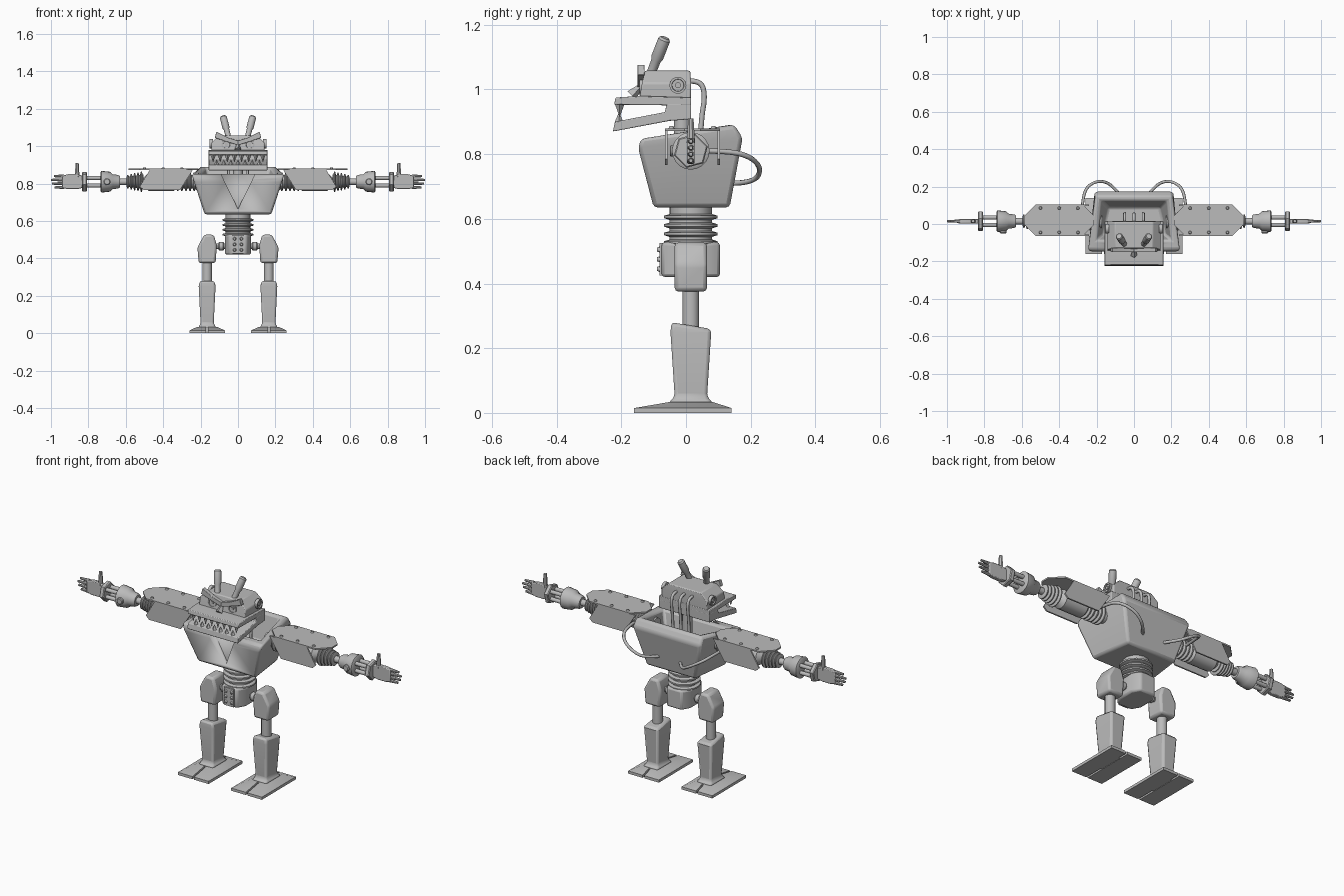
import bpy, bmesh, math
from mathutils import Vector

cube = bpy.data.objects.get("Cube")
if cube:
    bpy.data.objects.remove(cube, do_unlink=True)

grey = (.5, .5, .5, 1)
steel = bpy.data.materials.new("grey_metal")
steel.use_nodes = True
steel.diffuse_color = grey
steel.node_tree.nodes["Principled BSDF"].inputs["Base Color"].default_value = grey

RIGHT, BACK, UP = Vector((1, 0, 0)), Vector((0, 1, 0)), Vector((0, 0, 1))
FRONT = -BACK


def place(name, data, bevel=0, mirror=False):
    data.materials.append(steel)
    ob = bpy.data.objects.new(name, data)
    bpy.context.collection.objects.link(ob)
    if bevel:
        modifier = ob.modifiers.new("bevel", 'BEVEL')
        modifier.width, modifier.segments, modifier.limit_method = bevel, 2, 'ANGLE'
    if mirror:
        ob.modifiers.new("mirror", 'MIRROR').use_mirror_merge = False
    return ob


def make(name, bm, bevel=0, mirror=False):
    bmesh.ops.recalc_face_normals(bm, faces=bm.faces)
    for face in bm.faces:
        face.smooth = True
    for edge in bm.edges:
        edge.smooth = edge.calc_face_angle(0) < math.radians(35)
    mesh = bpy.data.meshes.new(name)
    bm.to_mesh(mesh)
    bm.free()
    return place(name, mesh, bevel, mirror)


def loft(rings, bm=None):
    # skins a stack of matching rings and caps both ends
    bm = bm or bmesh.new()
    rows = [[bm.verts.new(point) for point in ring] for ring in rings]
    count = len(rows[0])
    for low, high in zip(rows, rows[1:]):
        for i in range(count):
            j = (i + 1) % count
            bm.faces.new((low[i], low[j], high[j], high[i]))
    bm.faces.new(rows[0][::-1])
    bm.faces.new(rows[-1])
    return bm


def prism(outline, axis, start, end, bm=None):
    # extrudes a flat outline along the x, y or z axis
    index = 'xyz'.index(axis)
    rings = [[(*p[:index], level, *p[index:]) for p in outline] for level in (start, end)]
    return loft(rings, bm)


def octagon(x, y, half_x, half_y, cut_x, cut_y):
    corner = [(half_x, half_y - cut_y), (half_x - cut_x, half_y)]
    quarter = corner + [(-a, b) for a, b in corner[::-1]]
    return [(x + a, y + b) for a, b in quarter + [(-a, -b) for a, b in quarter]]


def rect(z, x, y, half_x, half_y, rise=0):
    # a level ring, optionally rising towards the back
    corners = ((-1, -1), (1, -1), (1, 1), (-1, 1))
    return [(x + i * half_x, y + j * half_y, z + j * rise) for i, j in corners]


def lathe(origin, direction, profile, sides=20, bm=None):
    # spins (distance, radius) pairs around a direction
    origin, axis = Vector(origin), Vector(direction).normalized()
    across = axis.orthogonal().normalized()
    other = axis.cross(across)
    turns = [math.tau * (i + .5) / sides for i in range(sides)]
    return loft([[origin + axis * step + (across * math.cos(turn) + other * math.sin(turn)) * radius
                  for turn in turns] for step, radius in profile], bm)


def rod(start, direction, length, radius, tip=None, sides=14, bm=None):
    end_radius = radius if tip is None else tip
    return lathe(start, direction, [(0, radius), (length, end_radius)], sides, bm)


def drum(start, direction, length, radius, sides=20, bm=None):
    # a cylinder with softened rims
    rim = length / 6
    return lathe(start, direction, [(0, radius - rim), (rim, radius), (length - rim, radius),
                                    (length, radius - rim)], sides, bm)


def studs(name, spots, direction, mirror=False):
    bm = bmesh.new()
    for spot in spots:
        rod(spot, direction, .01, .01, tip=.006, sides=10, bm=bm)
    make(name, bm, mirror=mirror)


def bellows(name, origin, direction, length, ribs, inner, outer, shrink=1, mirror=False):
    pitch, profile = length / ribs, []
    for i in range(ribs):
        scale = 1 + (shrink - 1) * i / ribs
        for part, radius in ((0, inner), (.3, inner), (.5, outer), (.8, outer), (.99, inner)):
            profile.append(((i + part) * pitch, radius * scale))
    make(name, lathe(origin, direction, profile, sides=24), mirror=mirror)


def hose(name, points, mirror=False):
    curve = bpy.data.curves.new(name, 'CURVE')
    curve.dimensions, curve.bevel_depth, curve.bevel_resolution = '3D', .008, 2
    spline = curve.splines.new('NURBS')
    spline.points.add(len(points) - 1)
    for knot, point in zip(spline.points, points):
        knot.co = (*point, 1)
    spline.use_endpoint_u, spline.order_u = True, 3
    place(name, curve, mirror=mirror)


# Feet: two flat toes each, joined under the ankle
leg_x, leg_y = .165, .015
feet = bmesh.new()
for side in (-1, 1):
    toe_x = leg_x + side * .05
    sole = [rect(z, toe_x, -.01, .045, .15) for z in (0, .015)]
    loft(sole + [rect(.033, leg_x + side * .03, leg_y, .025, .07)], feet)
loft([rect(z, leg_x, leg_y, .02, .07) for z in (.002, .032)], feet)
make("feet", feet, mirror=True)

# Legs
def leg_ring(z, half_x, half_y, rise=0):
    return rect(z, leg_x, leg_y, half_x, half_y, rise)

make("shins", loft([leg_ring(.03, .05, .07), leg_ring(.05, .035, .05), leg_ring(.25, .045, .063),
                    leg_ring(.27, .04, .06, rise=-.01)]), bevel=.012, mirror=True)
make("knee_rods", rod((leg_x, leg_y, .25), UP, .15, .026), mirror=True)
thigh = [(.12, .375), (.21, .375), (.217, .46), (.18, .527), (.13, .527), (.113, .47)]
make("thighs", prism(thigh, 'y', leg_y - .05, leg_y + .05), bevel=.012, mirror=True)
hips = rod((.05, leg_y, .465), RIGHT, .08, .014)
drum((.075, leg_y, .465), RIGHT, .03, .023, bm=hips)
make("hip_joints", hips, mirror=True)

# Pelvis with a bolted front strip, and the ribbed waist
make("pelvis", prism(octagon(0, leg_y, .07, .09, .025, .045), 'z', .42, .528), bevel=.01)
make("pelvis_strip", loft([rect(z, 0, -.07, .03, .012) for z in (.425, .525)]))
studs("pelvis_studs", [(.018, -.08, z) for z in (.445, .475, .505)], FRONT, mirror=True)
make("waist", rod((0, leg_y, .5), UP, .15, .066))
bellows("waist_ribs", (0, leg_y, .51), UP, .105, 4, .066, .083)

# Open topped torso with a sunken V on the chest
def torso_ring(z, front_x, back_x, front_y, back_y, rise=0):
    return [(-front_x, front_y, z), (front_x, front_y, z),
            (back_x, back_y, z + rise), (-back_x, back_y, z + rise)]

torso = make("torso", loft([torso_ring(.635, .18, .15, -.1, .135),
                            torso_ring(.82, .24, .21, -.148, .175, rise=.03),
                            torso_ring(.85, .25, .205, -.138, .15, rise=.04),
                            torso_ring(.85, .2, .175, -.085, .125, rise=.04),
                            torso_ring(.74, .17, .14, -.06, .09)]), bevel=.014)
vee = [(-.115, -.105, .9), (.115, -.105, .9), (0, -.088, .665)]
cutter = make("chest_cutter", loft([[Vector(p) + FRONT * depth for p in vee] for depth in (.2, 0)]))
cutter.hide_render = cutter.hide_viewport = True
cut = torso.modifiers.new("chest_cut", 'BOOLEAN')
cut.object, cut.solver = cutter, 'EXACT'
chest = [(.17, .815), (.155, .66), (.045, .685)]
studs("chest_studs", [(x, .07 - z / 4, z) for x, z in chest], FRONT, mirror=True)

# Arms: every section shares one axis
def arm(x, y=0, z=0):
    return Vector((x, leg_y + y, .81 + z))

make("shoulders", rod(arm(.17), RIGHT, .15, .036), mirror=True)
bellows("shoulder_bellows", arm(.22), RIGHT, .11, 5, .036, .05, mirror=True)
make("upper_arms", drum(arm(.31), RIGHT, .2, .05), mirror=True)
bellows("elbow_bellows", arm(.505), RIGHT, .09, 5, .04, .055, shrink=.6, mirror=True)
make("elbow_rods", rod(arm(.58), RIGHT, .08, .018), mirror=True)
cuff = [(0, .03), (.01, .036), (.04, .04), (.055, .053), (.1, .058), (.105, .05)]
make("forearm_cuffs", lathe(arm(.63), RIGHT, cuff), mirror=True)
make("cuff_bolts", drum(arm(.7, y=-.04), FRONT, .025, .018), mirror=True)
make("wrist_discs", drum(arm(.808), RIGHT, .026, .054, sides=6), mirror=True)
rods = bmesh.new()
for y in (-.02, .02):
    for z in (-.02, .02):
        rod(arm(.72, y, z), RIGHT, .1, .011, bm=rods)
make("forearm_rods", rods, mirror=True)

# Hands with four fingers and a raised thumb
palm = octagon(.885, .81, .055, .04, .03, .008)
make("palms", prism(palm, 'y', leg_y - .012, leg_y + .012), bevel=.004, mirror=True)
fingers = bmesh.new()
for i, length in enumerate((.05, .065, .07, .055)):
    rod(arm(.93, z=(i - 1.5) * .02), RIGHT, length, .01, tip=.006, sides=8, bm=fingers)
rod(arm(.86, z=.025), UP, .075, .014, tip=.009, sides=8, bm=fingers)
make("fingers", fingers, mirror=True)

# Arm guards: an octagonal top plate with a flap on each side
guard_x, guard_y, guard_z = .4, .02, .88
guards = prism(octagon(guard_x, guard_y, .185, .085, .06, .06), 'z', guard_z - .008, guard_z)
flap = [(.24, .876), (.47, .876), (.525, .785), (.505, .766), (.31, .766)]
for y in (-.085, .077):
    prism(flap, 'y', guard_y + y, guard_y + y + .008, guards)
make("arm_guards", guards, mirror=True)
studs("guard_studs", [(guard_x + x, guard_y + y, guard_z - .003)
                      for x in (-.1, 0, .1) for y in (-.065, .065)], UP, mirror=True)

# Hoses looping from the arms to the back
hose("back_hoses", [arm(.28, y=.03), arm(.275, y=.12), arm(.25, .19, -.02), arm(.18, .22, -.06),
                    arm(.11, .19, -.1), arm(.06, .12, -.1)], mirror=True)

# Neck, skull and jaws
make("neck", rod((0, -.012, .73), UP, .19, .026))
make("skull", loft([rect(.965, 0, -.065, .142, .08), rect(1.02, 0, -.06, .142, .076),
                    rect(1.058, 0, -.057, .1, .07)]), bevel=.005)
jaw_half, back = .157, .016
upper = [(-.222, .953), (back, .95), (back, .975), (-.14, .98), (-.218, .975)]
lower = [(-.226, .87), (-.22, .9), (-.065, .93), (-.06, .955), (back, .955), (back, .908), (-.05, .903)]
for name, outline in (("upper_jaw", upper), ("lower_jaw", lower)):
    make(name, prism(outline, 'x', -jaw_half, jaw_half), bevel=.003)
teeth = bmesh.new()
pitch = .038
for i in range(8):
    x = (i - 3.5) * pitch
    rod((x, -.205, .956), -UP, .04, .015, tip=.001, sides=4, bm=teeth)
    if i:
        rod((x - pitch / 2, -.207, .9), UP, .028, .013, tip=.001, sides=4, bm=teeth)
make("teeth", teeth)

# Face: scowling brows, ringed eyes, nose and ear discs
brow = [(0, 1.005), (.125, 1.045), (.115, 1.077), (.05, 1.045), (0, 1.03)]
make("brows", prism(brow, 'y', -.15, -.128), bevel=.002, mirror=True)


def ringed_disc(name, origin, direction):
    bm = lathe(origin, direction, [(0, .026), (.018, .026), (.018, .019), (.012, .018)])
    rod(origin, direction, .018, .009, bm=bm)
    make(name, bm, mirror=True)


ringed_disc("eyes", (.062, -.125, 1.008), FRONT)
ringed_disc("ear_discs", (.135, -.025, 1.013), RIGHT)
make("nose", rod((0, -.14, 1.01), FRONT - UP, .04, .008, tip=.018, sides=4))

# Horns with thicker tips, and the hoses behind the head
horn = [(0, .014), (.05, .015), (.06, .019), (.12, .019), (.127, .014)]
make("horns", lathe((.05, -.11, 1.045), (.3, .45, 1.15), horn), mirror=True)
for name, x in (("right", -.05), ("middle", 0), ("left", .05)):
    hose("head_hose_" + name, [(x, 0, 1.025), (x, .045, 1.03), (x, .06, .98), (x, .045, .9), (x, .04, .73)])
